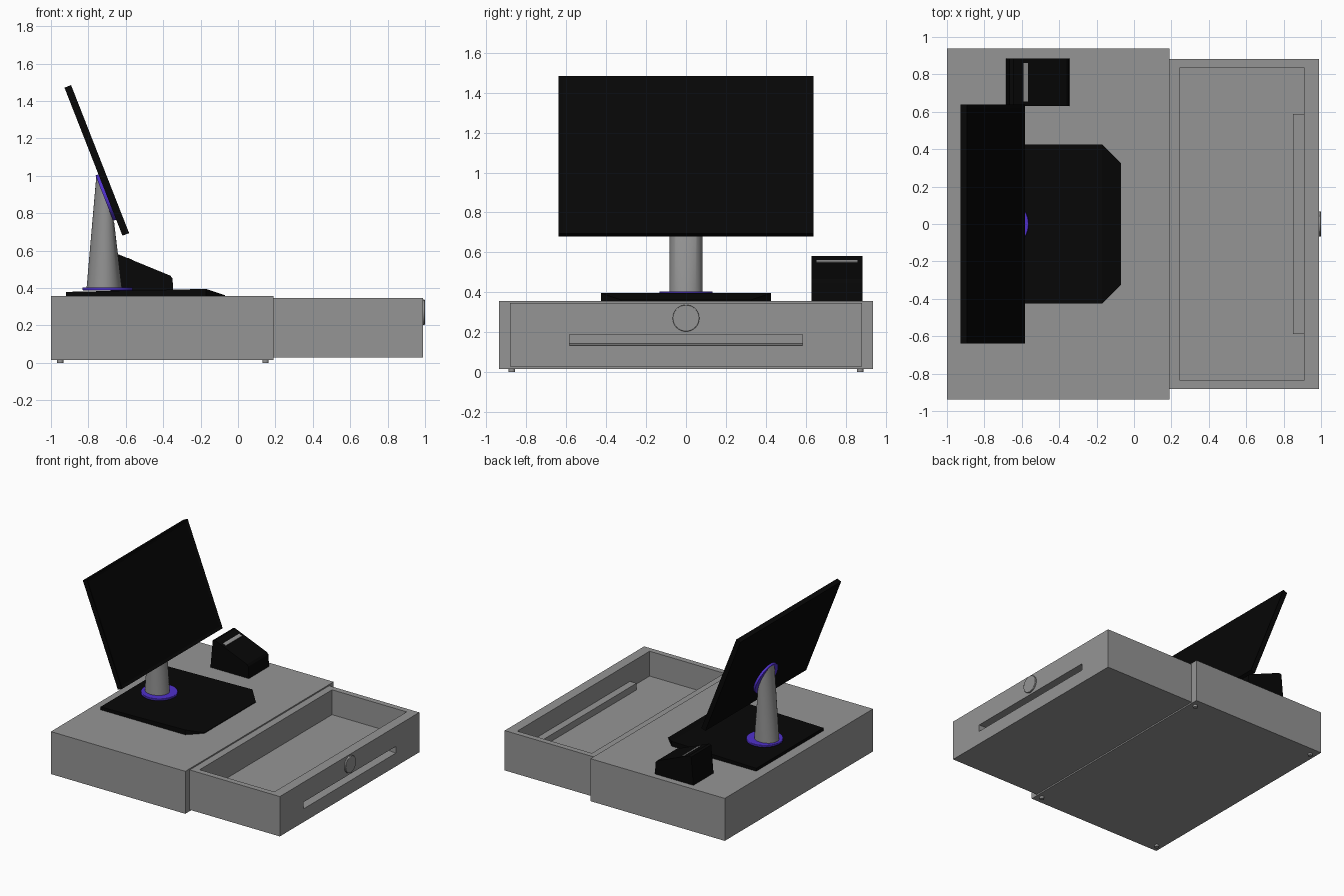
import bpy, bmesh, math
from mathutils import Matrix, Vector

if "Cube" in bpy.data.objects:
    bpy.data.objects.remove(bpy.data.objects["Cube"])


def material(name, rgb):
    m = bpy.data.materials.new(name)
    m.diffuse_color = (*rgb, 1)
    m.use_nodes = True
    m.node_tree.nodes["Principled BSDF"].inputs["Base Color"].default_value = m.diffuse_color
    return m


BLACK = material("black_plastic", (0.002, 0.002, 0.002))
GREY = material("dark_grey", (0.3, 0.3, 0.3))
PURPLE = material("purple_trim", (0.08, 0.03, 0.6))


def finish(name, bm, mat=GREY, smooth=False):
    bmesh.ops.recalc_face_normals(bm, faces=bm.faces)
    me = bpy.data.meshes.new(name)
    bm.to_mesh(me)
    bm.free()
    ob = bpy.data.objects.new(name, me)
    bpy.context.collection.objects.link(ob)
    me.materials.append(mat)
    if smooth:
        bpy.ops.object.select_all(action='DESELECT')
        bpy.context.view_layer.objects.active = ob
        ob.select_set(True)
        bpy.ops.object.shade_smooth_by_angle(angle=math.radians(35))
    return ob


def loft(name, loops, mat=GREY, smooth=False, crease=None):
    """Closed solid through loops of equal point count; crease splits the last cap."""
    bm = bmesh.new()
    rings = [[bm.verts.new(p) for p in loop] for loop in loops]
    n = len(rings[0])
    for a, b in zip(rings, rings[1:]):
        for i in range(n):
            j = (i + 1) % n
            bm.faces.new((a[i], a[j], b[j], b[i]))
    bm.faces.new(rings[0])
    bm.faces.new(rings[-1])
    if crease:
        bmesh.ops.connect_verts(bm, verts=[rings[-1][i] for i in crease])
    return finish(name, bm, mat, smooth)


def prism(name, profile, y0, y1, mat=GREY):
    return loft(name, [[(x, y, z) for x, z in profile] for y in (y0, y1)], mat)


def box(name, x0, x1, y0, y1, z0, z1, mat=GREY):
    return prism(name, [(x0, z0), (x1, z0), (x1, z1), (x0, z1)], y0, y1, mat)


def disc(name, centre, r, depth, axis=(0, 0, 1), mat=GREY, bevel=0.0, seg=32):
    bm = bmesh.new()
    turn = Vector((0, 0, 1)).rotation_difference(Vector(axis)).to_matrix().to_4x4()
    bmesh.ops.create_cone(bm, cap_ends=True, segments=seg, radius1=r, radius2=r,
                          depth=depth, matrix=Matrix.Translation(centre) @ turn)
    ob = finish(name, bm, mat, True)
    if bevel:
        b = ob.modifiers.new("bevel", 'BEVEL')
        b.width, b.segments = bevel, 2
    return ob


def boolean(ob, other, operation):
    m = ob.modifiers.new(operation, 'BOOLEAN')
    m.object, m.operation, m.solver = other, operation, 'EXACT'
    bpy.context.view_layer.objects.active = ob
    bpy.ops.object.modifier_apply(modifier=m.name)
    bpy.data.objects.remove(other)


# Cash box case and its feet
box("case", -1, 0.19, -0.938, 0.938, 0.016, 0.356)
for x in (-0.95, 0.147):
    for y in (-0.873, 0.873):
        disc("foot", (x, y, 0.01), 0.017, 0.02, seg=16)

# Open drawer with tray, pull slot and the slot's inner housing
drawer = box("drawer", 0.18, 0.988, -0.882, 0.882, 0.027, 0.346)
boolean(drawer, box("tray_cut", 0.247, 0.908, -0.837, 0.837, 0.147, 0.5), 'DIFFERENCE')
boolean(drawer, box("pull_housing", 0.85, 0.93, -0.588, 0.588, 0.12, 0.2), 'UNION')
boolean(drawer, prism("pull_cut", [(1.0, 0.132), (0.865, 0.144), (0.865, 0.187), (1.0, 0.187)],
                      -0.585, 0.585), 'DIFFERENCE')
disc("drawer_lock", (0.99, 0, 0.27), 0.067, 0.02, (1, 0, 0), bevel=0.003)

# Base plate: clipped front corners, sloping front lip
outline = [(-0.92, -0.425), (-0.17, -0.425), (-0.07, -0.325)]
outline += [(x, -y) for x, y in reversed(outline)]
top_z = [0.379, 0.395, 0.361, 0.361, 0.395, 0.379]
loft("base_plate", [[(x, y, 0.354) for x, y in outline],
                    [(x, y, z) for (x, y), z in zip(outline, top_z)]], BLACK, crease=(1, 4))

# Stand: tapered column cut off parallel to the screen, with trim discs
disc("base_ring", (-0.697, 0, 0.395), 0.134, 0.016, mat=PURPLE, bevel=0.003, seg=48)
low, high = [], []
for i in range(40):
    c, s = math.cos(math.tau * i / 40), math.sin(math.tau * i / 40)
    low.append((-0.715 + 0.095 * c, 0.083 * s, 0.395))
    xt = -0.71 + 0.048 * c
    high.append((xt, 0.083 * s, 0.872 - (xt + 0.71) / 0.392))
loft("stand_column", [low, high], smooth=True)

TILT = math.radians(21.4)
normal = Vector((math.cos(TILT), 0, math.sin(TILT)))
disc("mount_disc", (-0.705, 0, 0.884), 0.13, 0.02, normal, PURPLE, seg=48)

# Screen: tilted slab with a shallow inset panel
bm = bmesh.new()
bmesh.ops.create_cube(bm, size=1)
bmesh.ops.scale(bm, vec=(0.038, 1.276, 0.85), verts=bm.verts)
front = max(bm.faces, key=lambda f: f.calc_center_median().x)
bmesh.ops.inset_region(bm, faces=[front], thickness=0.03)
bmesh.ops.translate(bm, vec=(-0.007, 0, 0), verts=front.verts)
bmesh.ops.transform(bm, verts=bm.verts, matrix=Matrix.Translation((-0.755, 0, 1.082))
                    @ Matrix.Rotation(-TILT, 4, 'Y'))
finish("screen", bm, BLACK)

# Receipt printer: wedge body and paper strip lying in the slope
prism("printer_body", [(-0.685, 0.354), (-0.345, 0.354), (-0.35, 0.45), (-0.362, 0.466),
                       (-0.645, 0.582), (-0.665, 0.577)], 0.63, 0.885, BLACK)
prism("paper_strip", [(-0.592, 0.54), (-0.566, 0.53), (-0.566, 0.552), (-0.592, 0.5625)],
      0.655, 0.86)
